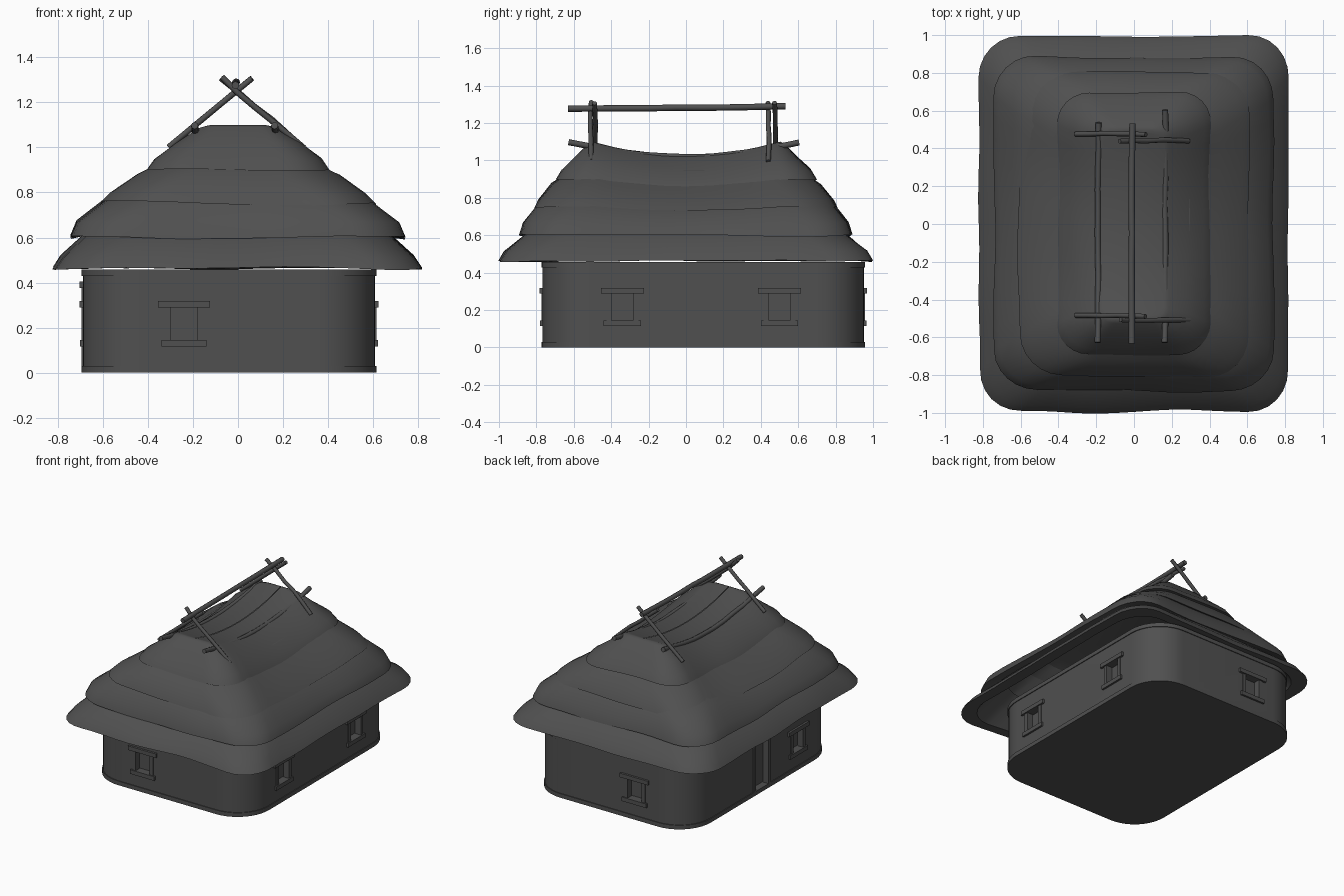
import bpy, bmesh, math
from mathutils import Vector, Matrix, noise

if "Cube" in bpy.data.objects:
    bpy.data.objects.remove(bpy.data.objects["Cube"])

CX, CY = -0.04, 0.093          # wall centre (slightly off the roof centre)
HX, HY = 0.649, 0.859          # wall half sizes
DARK = bpy.data.materials.new("dark_grey")
DARK.diffuse_color = (0.08, 0.08, 0.08, 1)
DARK.use_nodes = True
DARK.node_tree.nodes["Principled BSDF"].inputs["Base Color"].default_value = DARK.diffuse_color


def smooth(ob, deg=35):
    bpy.ops.object.select_all(action='DESELECT')
    ob.select_set(True)
    bpy.context.view_layer.objects.active = ob
    bpy.ops.object.shade_smooth_by_angle(angle=math.radians(deg))


def add_mesh(name, bm):
    bmesh.ops.recalc_face_normals(bm, faces=bm.faces)
    me = bpy.data.meshes.new(name)
    bm.to_mesh(me)
    bm.free()
    me.materials.append(DARK)
    ob = bpy.data.objects.new(name, me)
    bpy.context.collection.objects.link(ob)
    return ob


def rounded_rect(hx, hy, r, side=8, arc=6):
    r = min(r, hx * 0.95, hy * 0.95)
    pts = []
    for k, (sx, sy) in enumerate([(1, 1), (-1, 1), (-1, -1), (1, -1)]):
        c = Vector((sx * (hx - r), sy * (hy - r)))
        for i in range(arc + 1):
            a = math.pi / 2 * (k + i / arc)
            pts.append(c + r * Vector((math.cos(a), math.sin(a))))
        nx, ny = [(-1, 1), (-1, -1), (1, -1), (1, 1)][k]
        a = math.pi / 2 * (k + 1)
        end = Vector((nx * (hx - r), ny * (hy - r))) + r * Vector((math.cos(a), math.sin(a)))
        start = pts[-1].copy()
        pts += [start.lerp(end, i / side) for i in range(1, side)]
    return pts


def loft(bm, rings):
    vs = [[bm.verts.new(p) for p in ring] for ring in rings]
    n = len(vs[0])
    for a, b in zip(vs, vs[1:]):
        for i in range(n):
            bm.faces.new((a[i], a[(i + 1) % n], b[(i + 1) % n], b[i]))
    return vs


def slab(name, hx, hy, r, z0, z1):
    bm = bmesh.new()
    outline = rounded_rect(hx, hy, r, 1, 10)
    vs = loft(bm, [[(p.x + CX, p.y + CY, z) for p in outline] for z in (z0, z1)])
    bm.faces.new(vs[0])
    bm.faces.new(vs[1])
    return add_mesh(name, bm)


# Walls and trim bands
walls = slab("walls", HX, HY, 0.25, 0, 0.45)
smooth(slab("base_band", HX + 0.006, HY + 0.006, 0.256, 0, 0.03))
smooth(slab("top_band", HX + 0.006, HY + 0.006, 0.256, 0.428, 0.457))


# Boxes placed on a wall: u along the wall, d outward, z up
SIDES = {"front": (0, (CX, CY - HY)), "right": (90, (CX + HX, CY)),
         "back": (180, (CX, CY + HY)), "left": (-90, (CX - HX, CY))}


def wall_boxes(name, side, pos, boxes):
    ang, (ox, oy) = SIDES[side]
    if side in ("front", "back"):
        ox = pos
    else:
        oy = pos
    m = Matrix.Translation((ox, oy, 0)) @ Matrix.Rotation(math.radians(ang), 4, 'Z')
    bm = bmesh.new()
    for u0, u1, d0, d1, z0, z1 in boxes:
        bmesh.ops.create_cube(bm, size=1, matrix=m @ Matrix.Translation(
            ((u0 + u1) / 2, -(d0 + d1) / 2, (z0 + z1) / 2)) @ Matrix.Diagonal((u1 - u0, d1 - d0, z1 - z0, 1)))
    return add_mesh(name, bm)


def opening(name, side, pos, w, z0, z1, sill):
    cut = wall_boxes(name + "_cutter", side, pos, [(-w, w, -0.045, 0.05, z0, z1)])
    cut.hide_render = True
    cut.hide_set(True)
    mod = walls.modifiers.new(name, 'BOOLEAN')
    mod.object = cut
    mod.solver = 'EXACT'
    parts = [(-w - 0.03, w + 0.03, -0.02, 0.016, z1, z1 + 0.03),
             (-w, -w + 0.028, -0.04, 0.006, z0, z1), (w - 0.028, w, -0.04, 0.006, z0, z1)]
    if sill:
        parts.append((-w - 0.015, w + 0.015, -0.02, 0.014, z0 - 0.03, z0))
    wall_boxes(name + "_frame", side, pos, parts)
    return cut


cutters = []
for i, (side, pos) in enumerate([("front", -0.24), ("right", -0.34), ("right", 0.5),
                                 ("back", -0.25), ("left", -0.32)]):
    cutters.append(opening(f"window_{i + 1}", side, pos, 0.085, 0.145, 0.288, True))
cutters.append(opening("door", "left", 0.1, 0.1, 0.03, 0.375, False))

# Apply the openings and drop the cutters
bpy.context.view_layer.objects.active = walls
for mod in list(walls.modifiers):
    bpy.ops.object.modifier_apply(modifier=mod.name)
for c in cutters:
    bpy.data.objects.remove(c)
smooth(walls)


# Thatch tiers: each row is half width, half depth, height
def sag(y, z):
    return 0.07 * max(0, (z - 0.6) / 0.48) * max(0, 1 - (y / 0.5) ** 2)


TIERS = [
    [(.60, .76, .66), (.74, .92, .465), (.82, .993, .462), (.785, .963, .515), (.68, .85, .61), (.60, .76, .66)],
    [(.50, .70, .82), (.66, .82, .62), (.737, .885, .60), (.71, .865, .665), (.58, .785, .77), (.50, .72, .82)],
    [(.36, .62, .93), (.53, .74, .775), (.605, .80, .75), (.565, .78, .79), (.45, .71, .875), (.36, .64, .93)],
    [(.30, .58, .95), (.34, .62, .915), (.405, .69, .90), (.37, .66, .95), (.28, .585, 1.02),
     (.185, .525, 1.09), (.16, .505, 1.1), (.002, .495, 1.1)],
]
for t, tier in enumerate(TIERS):
    bm = bmesh.new()
    rings = []
    for k, (hx, hy, z) in enumerate(tier):
        ring = []
        for p in rounded_rect(hx, hy, min(0.22, hx * 0.55 if t < 3 else hx * 0.42), 12, 6):
            q = Vector((p.x * 2.2, p.y * 2.2, t * 7.3))
            amp = 0.018 if 0 < k < 5 else 0.0
            out = p.normalized() * noise.noise(q) * amp
            dz = noise.noise(q + Vector((9, 4, 2))) * amp
            ring.append((p.x + out.x, p.y + out.y, z + dz - sag(p.y, z)))
        rings.append(ring)
    vs = loft(bm, rings)
    if t == 3:
        bm.faces.new(vs[0])
    bmesh.ops.remove_doubles(bm, verts=bm.verts, dist=0.0005)
    smooth(add_mesh(f"thatch_tier_{t + 1}", bm), 40)


# Wooden poles with a slight wobble
def pole(name, pts, r):
    cu = bpy.data.curves.new(name, 'CURVE')
    cu.dimensions = '3D'
    cu.bevel_depth = r
    cu.bevel_resolution = 2
    cu.use_fill_caps = True
    cu.materials.append(DARK)
    sp = cu.splines.new('POLY')
    sp.points.add(len(pts) - 1)
    for sp_pt, p in zip(sp.points, pts):
        w = noise.noise(Vector(p) * 6) * 0.008
        sp_pt.co = (p[0] + w, p[1] + w, p[2] + w, 1)
    ob = bpy.data.objects.new(name, cu)
    bpy.context.collection.objects.link(ob)
    bpy.ops.object.select_all(action='DESELECT')
    ob.select_set(True)
    bpy.context.view_layer.objects.active = ob
    bpy.ops.object.convert(target='MESH')
    smooth(bpy.context.object, 50)


def span(a, b, n=8):
    return [Vector(a).lerp(Vector(b), i / n) for i in range(n + 1)]


# Ridge pole and the two sagging side rails
pole("ridge_pole", span((-0.01, -0.63, 1.278), (-0.01, 0.53, 1.288)), 0.017)
for name, x, y1 in (("left_rail", -0.19, 0.535), ("right_rail", 0.165, 0.605)):
    pts = span((x, -0.625, 1.1), (x, y1, 1.1), 10)
    pole(name, [(p.x, p.y, p.z - 0.082 * max(0, 1 - (p.y / 0.62) ** 2)) for p in pts], 0.016)

# Crossed poles at both gable ends
for end, ya, yb in (("front", -0.485, -0.51), ("back", 0.475, 0.44)):
    pole(end + "_cross_pole_a", span((-0.31, ya, 1.0), (0.065, ya, 1.31), 5), 0.013)
    pole(end + "_cross_pole_b", span((0.29, yb, 0.995), (-0.075, yb, 1.31), 5), 0.013)
